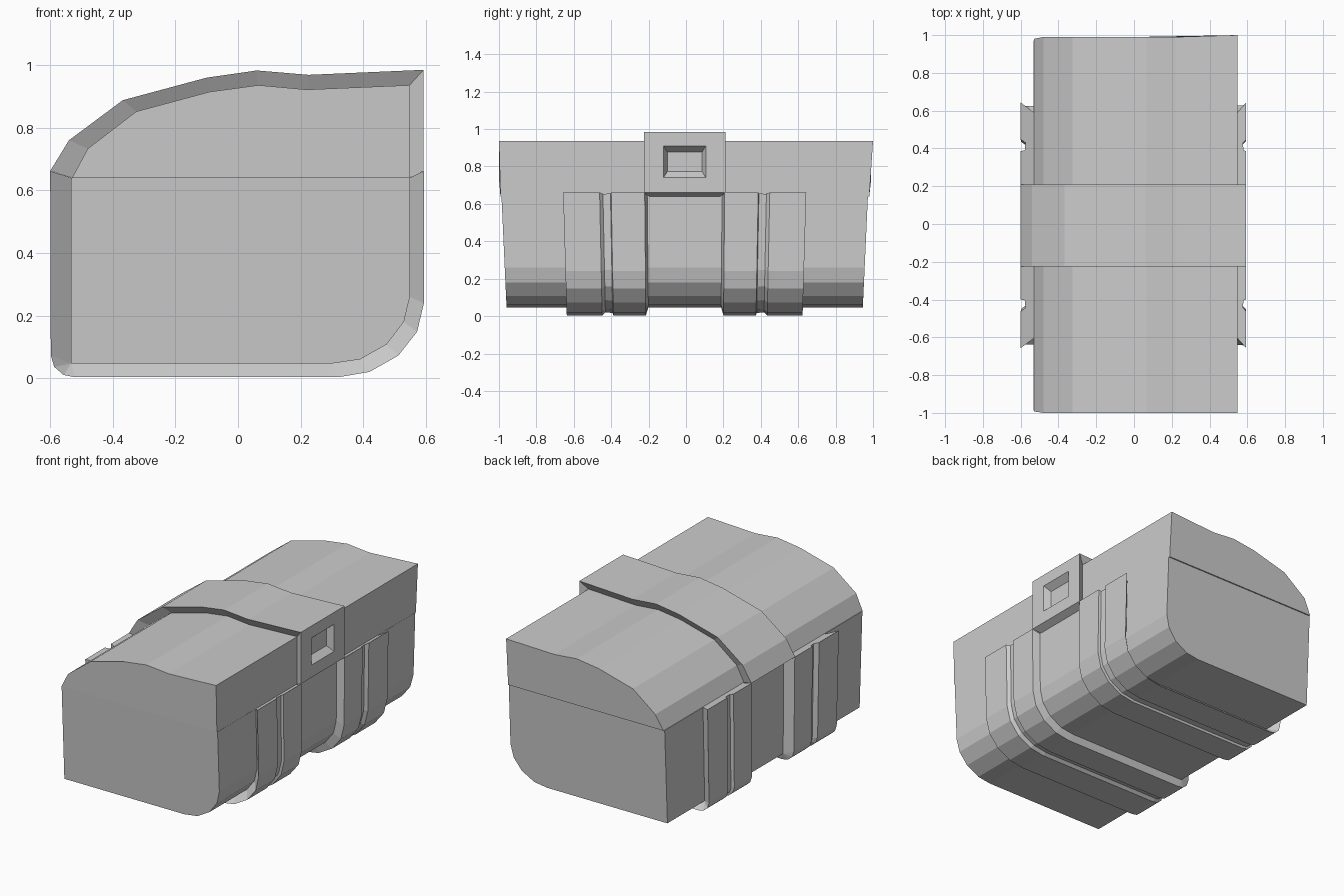
import bpy, bmesh
from mathutils import Vector

if "Cube" in bpy.data.objects:
    bpy.data.objects.remove(bpy.data.objects["Cube"])

SHIFT = -0.007  # the straps and base sit slightly towards the front

# side profiles (x, z): body surface and the raised surface above it
LID_IN = [(-0.53, 0.64), (-0.48, 0.733), (-0.325, 0.852), (-0.09, 0.915), (0.065, 0.936),
          (0.22, 0.922), (0.548, 0.936), (0.548, 0.64)]
LID_OUT = [(-0.6, 0.662), (-0.54, 0.76), (-0.368, 0.888), (-0.1, 0.96), (0.06, 0.983),
           (0.225, 0.969), (0.593, 0.985), (0.593, 0.662)]
CORNER = (-0.533, 0.047)
BASE_IN = [(-0.533, 0.64), CORNER, CORNER, CORNER, CORNER, (0.30, 0.047), (0.39, 0.06),
           (0.475, 0.108), (0.53, 0.18), (0.549, 0.26), (0.549, 0.64)]
BASE_OUT = [(-0.6, 0.662), (-0.598, 0.072), (-0.587, 0.036), (-0.557, 0.01), (-0.52, 0.003),
            (0.32, 0.003), (0.42, 0.02), (0.512, 0.072), (0.572, 0.148), (0.594, 0.24), (0.594, 0.662)]


def taper(z):
    return 1 - 0.028 * max(0, 0.65 - z) / 0.6


def loft(name, rings, closed_rings=True):
    """Skin a list of equal-length loops and cap both ends."""
    bm = bmesh.new()
    rows = [[bm.verts.new(p) for p in r] for r in rings]
    n = len(rows[0])
    for a, b in zip(rows, rows[1:]):
        for i in range(n):
            j = (i + 1) % n
            bm.faces.new((a[i], a[j], b[j], b[i]))
    bm.faces.new(rows[0])
    bm.faces.new(rows[-1][::-1])
    bmesh.ops.remove_doubles(bm, verts=bm.verts, dist=1e-4)
    bmesh.ops.recalc_face_normals(bm, faces=bm.faces)
    me = bpy.data.meshes.new(name)
    bm.to_mesh(me)
    bm.free()
    ob = bpy.data.objects.new(name, me)
    bpy.context.collection.objects.link(ob)
    return ob


def raised(name, inner, outer, section):
    """Sweep a (y, height 0..1) section along the path between two profiles."""
    rings = []
    for p, q in zip(inner, outer):
        ring = []
        for y, t in section:
            x, z = p[0] + (q[0] - p[0]) * t, p[1] + (q[1] - p[1]) * t
            ring.append((x, y * taper(z) + SHIFT, z))
        rings.append(ring)
    return loft(name, rings)


# tapered base tub
tub = [p for i, p in enumerate(BASE_IN) if i not in (2, 3, 4)]
loft("base", [[(x, s * 0.98 * taper(z) + SHIFT, z) for x, z in tub] for s in (-1, 1)])

# domed lid, its back end leaning out a little towards the latch side
back = [(x, 0.98 if z < 0.65 else 0.99 + 0.01 * max(0, (x - 0.22) / 0.33), z) for x, z in LID_IN]
loft("lid", [[(x, -0.992 if z < 0.65 else -1.0, z) for x, z in LID_IN], back])

# grooved straps wrapping the base
strap = [(0.20, 0), (0.214, 1), (0.393, 1), (0.397, 0.68), (0.437, 0.62), (0.455, 1), (0.65, 1), (0.60, 0)]
for side, s in (("front", -1), ("back", 1)):
    raised(side + "_strap", BASE_IN, BASE_OUT, [(s * y, t) for y, t in strap])

# raised centre band over the lid
band = raised("lid_band", LID_IN, LID_OUT, [(-0.19, 0), (-0.217, 1), (0.217, 1), (0.19, 0)])

# rectangular latch recess in the band's flat side
bm = bmesh.new()
bm.from_mesh(band.data)
plate = max(bm.faces, key=lambda f: f.calc_center_median().x)
centre = plate.calc_center_median()
for hy, hz, cz, x in ((0.113, 0.085, 0.825, 0.593), (0.093, 0.052, 0.825, 0.553)):
    bmesh.ops.inset_individual(bm, faces=[plate], thickness=0.01)
    c = plate.calc_center_median()
    for v in plate.verts:
        v.co = Vector((x, SHIFT + (hy if v.co.y > c.y else -hy), cz + (hz if v.co.z > c.z else -hz)))
bm.to_mesh(band.data)
bm.free()
